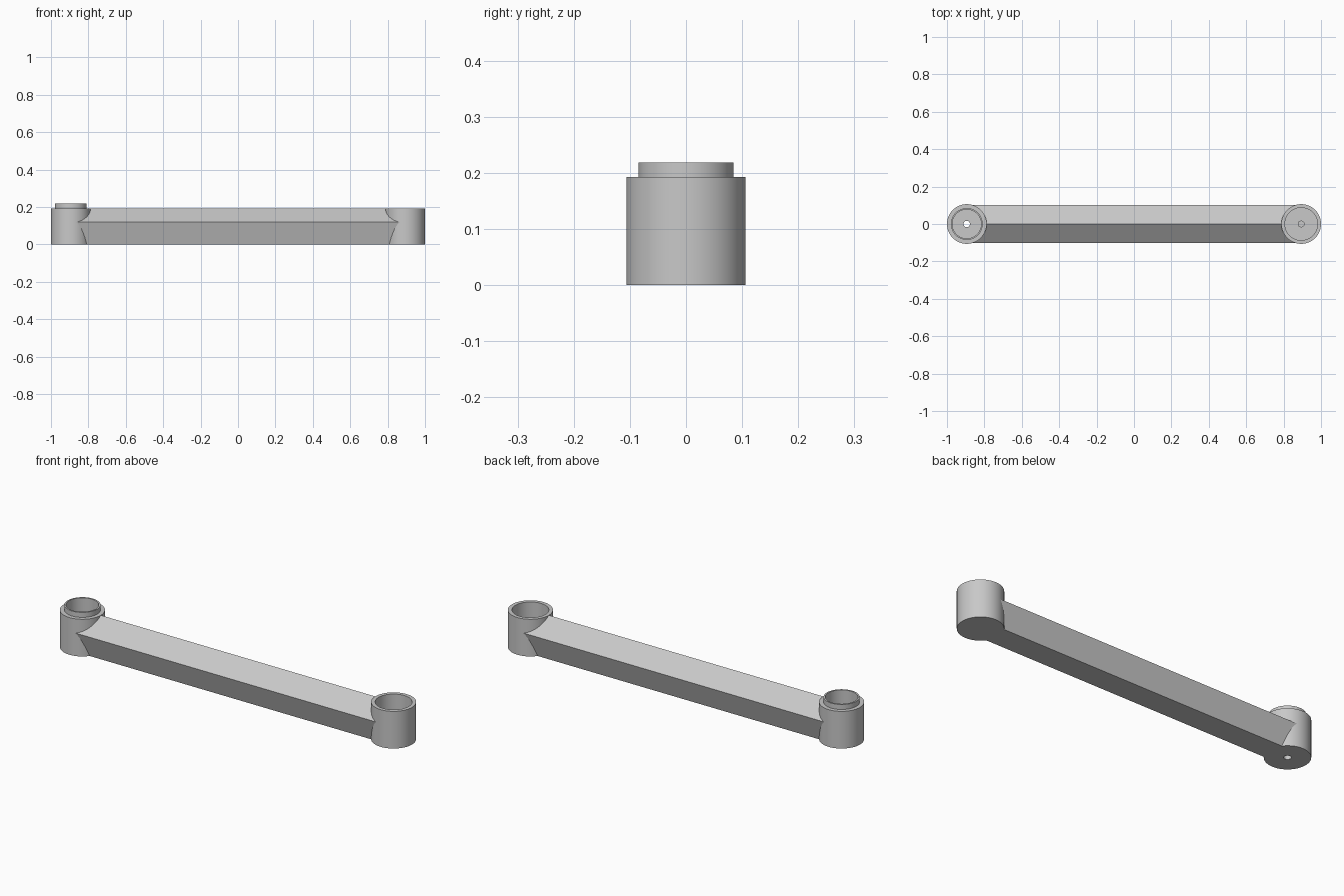
import bpy, bmesh, math

if "Cube" in bpy.data.objects:
    bpy.data.objects.remove(bpy.data.objects["Cube"])

END_X = 0.894      # distance of each hub axis from the centre
HUB_R = 0.106
HUB_H = 0.193

grey = bpy.data.materials.new("grey_plastic")
grey.diffuse_color = (0.58, 0.58, 0.58, 1)
grey.use_nodes = True
grey.node_tree.nodes["Principled BSDF"].inputs["Base Color"].default_value = grey.diffuse_color


def finish(name, bm):
    bmesh.ops.recalc_face_normals(bm, faces=bm.faces)
    mesh = bpy.data.meshes.new(name)
    bm.to_mesh(mesh)
    bm.free()
    obj = bpy.data.objects.new(name, mesh)
    bpy.context.collection.objects.link(obj)
    mesh.materials.append(grey)
    return obj


def smooth(obj):
    bpy.ops.object.select_all(action='DESELECT')
    obj.select_set(True)
    bpy.context.view_layer.objects.active = obj
    bpy.ops.object.shade_smooth_by_angle(angle=math.radians(30))


def lathe(name, profile, x, closed=False, steps=64):
    """Spin an (r, z) profile about a vertical axis at x."""
    bm = bmesh.new()
    vs = [bm.verts.new((x + r, 0, z)) for r, z in profile]
    es = [bm.edges.new(p) for p in zip(vs, vs[1:])]
    if closed:
        es.append(bm.edges.new((vs[-1], vs[0])))
    bmesh.ops.spin(bm, geom=vs + es, cent=(x, 0, 0), axis=(0, 0, 1),
                   angle=2 * math.pi, steps=steps, use_duplicate=False)
    bmesh.ops.remove_doubles(bm, verts=bm.verts, dist=1e-5)
    obj = finish(name, bm)
    smooth(obj)
    return obj


# Left hub: hollow cup with a raised collar and a small hole through the floor
lathe("collar_hub", [(0.017, 0), (HUB_R, 0), (HUB_R, HUB_H), (0.085, HUB_H),
                     (0.085, 0.219), (0.077, 0.219), (0.077, 0.02),
                     (0.017, 0.02)], -END_X, closed=True)

# Right hub: open socket with a closed floor and a low centre pin
lathe("socket_hub", [(0, 0), (HUB_R, 0), (HUB_R, HUB_H), (0.087, HUB_H),
                     (0.087, 0.02), (0.018, 0.02), (0.018, 0.045),
                     (0, 0.045)], END_X)

# Arm: regular pentagon bar with its ridge on top
R = HUB_H / (1 + math.cos(math.pi / 5))
bm = bmesh.new()
ring = [bm.verts.new((-END_X, R * math.sin(a), HUB_H - R + R * math.cos(a)))
        for a in (2 * math.pi * i / 5 for i in range(5))]
face = bm.faces.new(ring)
new = bmesh.ops.extrude_face_region(bm, geom=[face])["geom"]
bmesh.ops.translate(bm, vec=(2 * END_X, 0, 0),
                    verts=[v for v in new if isinstance(v, bmesh.types.BMVert)])
arm = finish("pentagon_arm", bm)

# Hollow the arm ends so they stop inside the hub walls
for side in (-1, 1):
    cutter = lathe("end_cutter", [(0, -0.1), (0.104, -0.1), (0.104, 0.4), (0, 0.4)],
                   side * END_X)
    cutter.hide_render = True
    mod = arm.modifiers.new("end_cut", 'BOOLEAN')
    mod.operation = 'DIFFERENCE'
    mod.solver = 'EXACT'
    mod.object = cutter
    bpy.ops.object.select_all(action='DESELECT')
    arm.select_set(True)
    bpy.context.view_layer.objects.active = arm
    bpy.ops.object.modifier_apply(modifier=mod.name)
    bpy.data.objects.remove(cutter, do_unlink=True)
smooth(arm)
